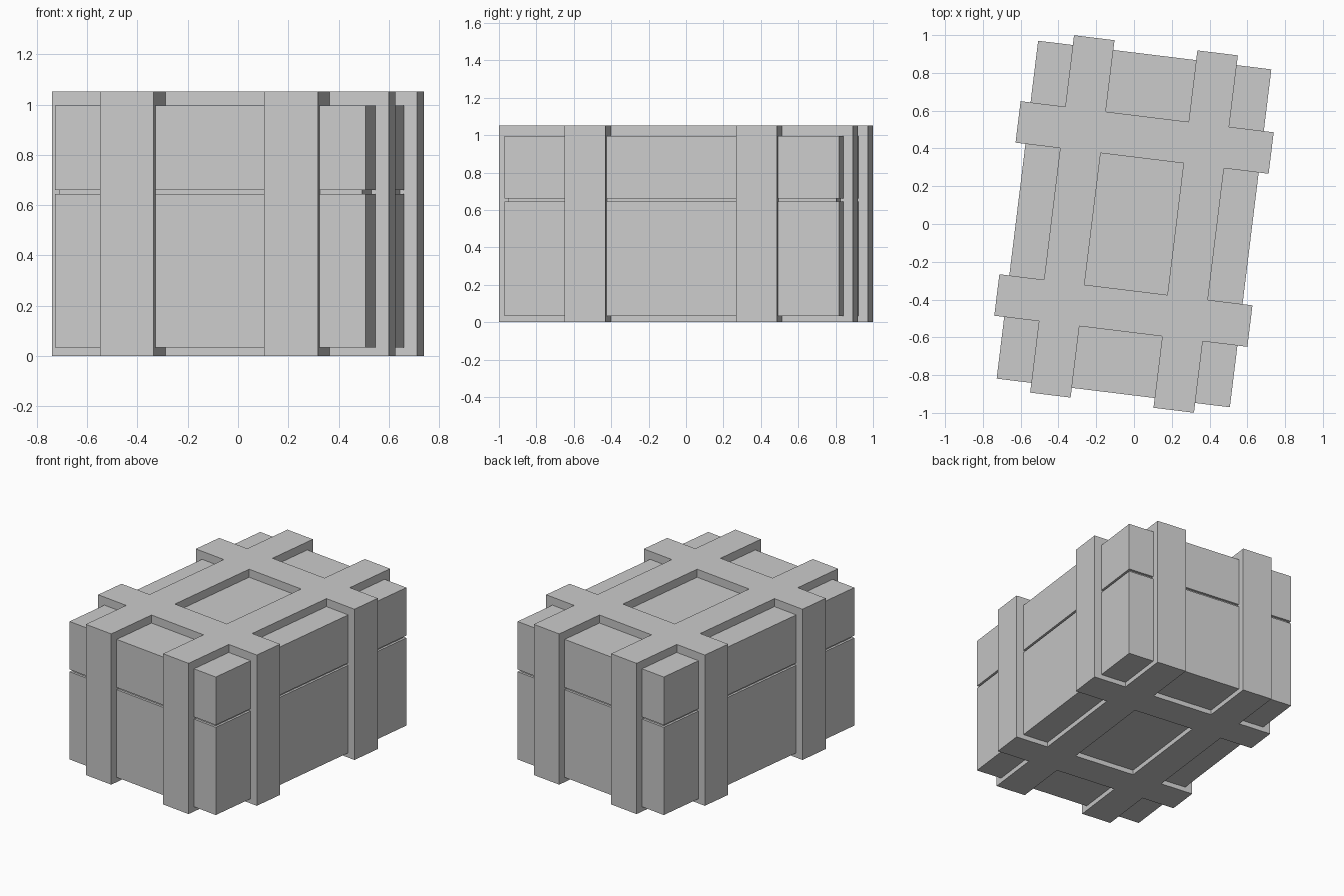
import bpy, bmesh, math
from itertools import product

if "Cube" in bpy.data.objects:
    bpy.data.objects.remove(bpy.data.objects["Cube"])

TURN = math.radians(-7)           # whole crate is turned slightly about z
HX, HY = 0.622, 0.901             # body half sizes
SX, SY = 0.675, 0.953             # strap outer half sizes
TOP = 1.052


def add_object(name, bm):
    bmesh.ops.recalc_face_normals(bm, faces=bm.faces)
    mesh = bpy.data.meshes.new(name)
    bm.to_mesh(mesh)
    bm.free()
    obj = bpy.data.objects.new(name, mesh)
    obj.rotation_euler.z = TURN
    bpy.context.collection.objects.link(obj)
    return obj


def box(name, hx, hy, z0, z1):
    bm = bmesh.new()
    bmesh.ops.create_cube(bm, size=1)
    for v in bm.verts:
        v.co = (v.co.x * 2 * hx, v.co.y * 2 * hy, z0 + (v.co.z + 0.5) * (z1 - z0))
    return add_object(name, bm)


# Crate body, recessed seam and lid
box("crate_body", HX, HY, 0.033, 0.645)
box("seam", HX - 0.016, HY - 0.016, 0.60, 0.70)
box("lid", HX, HY, 0.661, 0.996)

# Straps: one joined frame of bands wrapped around the body in both directions
BAND_X, BAND_Y = (0.221, 0.437), (0.351, 0.572)
IN_X, IN_Y, IN_Z = HX - 0.03, HY - 0.03, (0.06, 0.97)


def mirrored(values):
    return sorted([-v for v in values] + list(values))


cuts = [mirrored([*BAND_X, IN_X, SX]),
        mirrored([*BAND_Y, IN_Y, SY]),
        [0, *IN_Z, TOP]]


def solid(cell):
    if any(not 0 <= c < len(k) - 1 for c, k in zip(cell, cuts)):
        return False
    x, y, z = [(k[c] + k[c + 1]) / 2 for c, k in zip(cell, cuts)]
    inside = abs(x) < IN_X and abs(y) < IN_Y and IN_Z[0] < z < IN_Z[1]
    banded = BAND_X[0] < abs(x) < BAND_X[1] or BAND_Y[0] < abs(y) < BAND_Y[1]
    return banded and not inside


bm = bmesh.new()
for cell in product(*(range(len(k) - 1) for k in cuts)):
    if not solid(cell):
        continue
    for axis, side in product(range(3), (0, 1)):
        neighbour = list(cell)
        neighbour[axis] += 2 * side - 1
        if solid(neighbour):
            continue
        corners = []
        for a, b in ((0, 0), (1, 0), (1, 1), (0, 1)):
            idx = list(cell)
            idx[axis] += side
            idx[(axis + 1) % 3] += a
            idx[(axis + 2) % 3] += b
            corners.append(bm.verts.new([k[i] for i, k in zip(idx, cuts)]))
        bm.faces.new(corners)
bmesh.ops.remove_doubles(bm, verts=bm.verts, dist=1e-4)
bmesh.ops.recalc_face_normals(bm, faces=bm.faces)
bmesh.ops.dissolve_limit(bm, angle_limit=0.01, verts=bm.verts, edges=bm.edges)
add_object("straps", bm)
